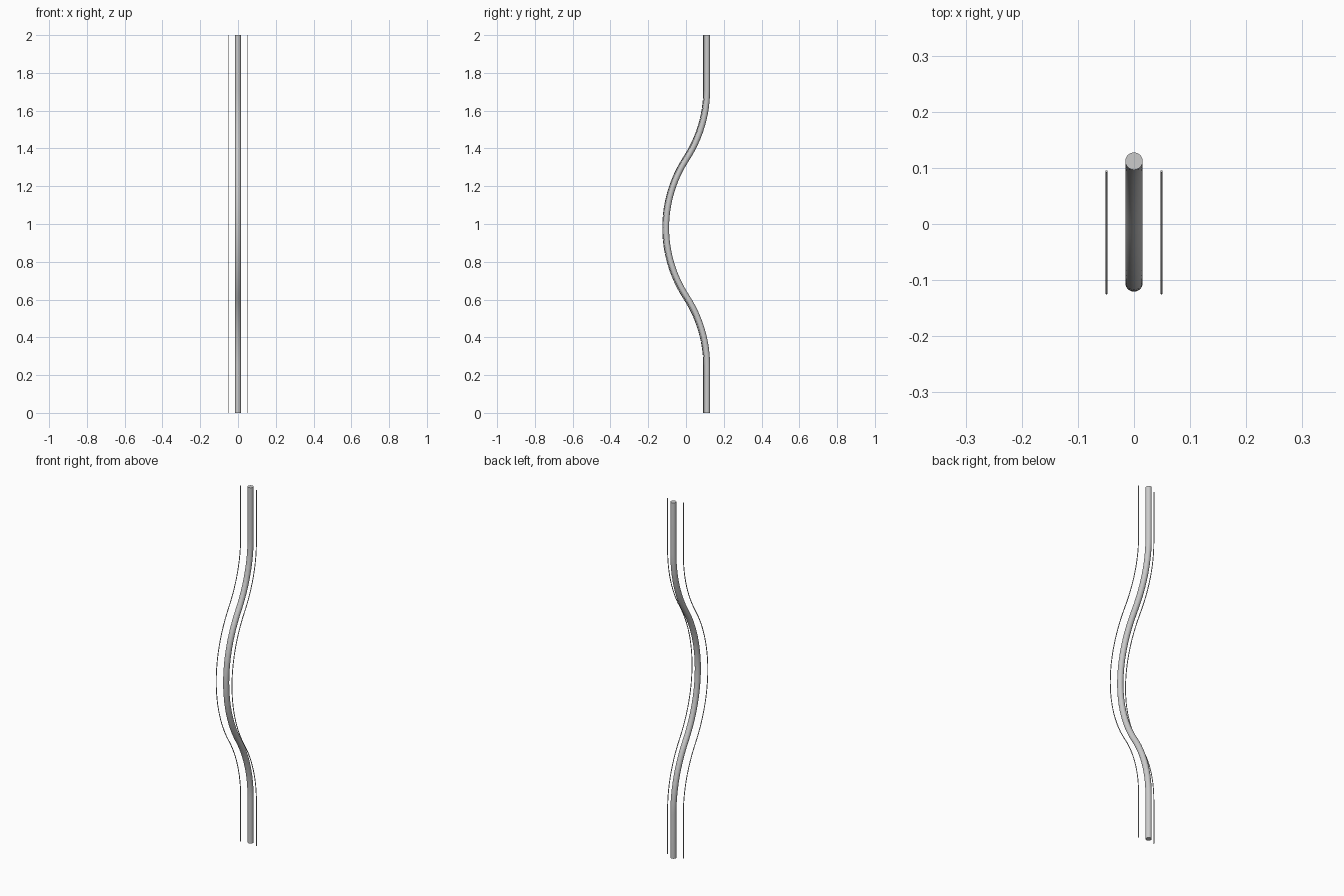
import bpy, bmesh
from math import sin, cos, tan, atan, pi, radians

if "Cube" in bpy.data.objects:
    bpy.data.objects.remove(bpy.data.objects["Cube"])

# Side profile: straight ends joined by four equal arcs
Y_END, Y_MID = 0.112, -0.105
Z_LOW, Z_MID = 0.25, 0.98
DY, DZ = Y_END - Y_MID, Z_MID - Z_LOW
THETA = 2 * atan(DY / DZ)
R = DZ / (2 * sin(THETA))
STEPS = 12


def centre_path():
    """List of (y, z, lean angle) along the bend."""
    half = []
    for i in range(STEPS + 1):                      # leaning out
        a = THETA * i / STEPS
        half.append((Y_END - R * (1 - cos(a)), Z_LOW + R * sin(a), a))
    for i in range(1, STEPS + 1):                   # leaning back
        a = THETA * (1 - i / STEPS)
        half.append((Y_MID + R * (1 - cos(a)), Z_MID - R * sin(a), a))
    upper = [(y, 2 * Z_MID - z, -a) for y, z, a in reversed(half[:-1])]
    return [(Y_END, 0, 0)] + half + upper + [(Y_END, 2, 0)]


def sweep(name, radius, sides, x_off=0.0, front_off=0.0):
    """Round rod following the path, offset sideways and towards the front."""
    bm = bmesh.new()
    rings = []
    for y, z, a in centre_path():
        ring = []
        for k in range(sides):
            t = 2 * pi * k / sides
            n = front_off + radius * sin(t)
            ring.append(bm.verts.new((x_off + radius * cos(t), y - n * cos(a), z - n * sin(a))))
        rings.append(ring)
    for r0, r1 in zip(rings, rings[1:]):
        for k in range(sides):
            j = (k + 1) % sides
            bm.faces.new((r0[k], r0[j], r1[j], r1[k]))
    bm.faces.new(rings[0])
    bm.faces.new(rings[-1])
    bmesh.ops.recalc_face_normals(bm, faces=bm.faces)
    mesh = bpy.data.meshes.new(name)
    bm.to_mesh(mesh)
    bm.free()
    obj = bpy.data.objects.new(name, mesh)
    bpy.context.collection.objects.link(obj)
    bpy.ops.object.select_all(action='DESELECT')
    obj.select_set(True)
    bpy.context.view_layer.objects.active = obj
    bpy.ops.object.shade_smooth_by_angle(angle=radians(35))
    return obj


# Thick bent tube
sweep("main_tube", 0.0155, 32)

# Thin wires on both sides, slightly in front of the tube
for side, label in ((-1, "left"), (1, "right")):
    sweep(label + "_wire", 0.0022, 12, x_off=side * 0.049, front_off=0.0185)
